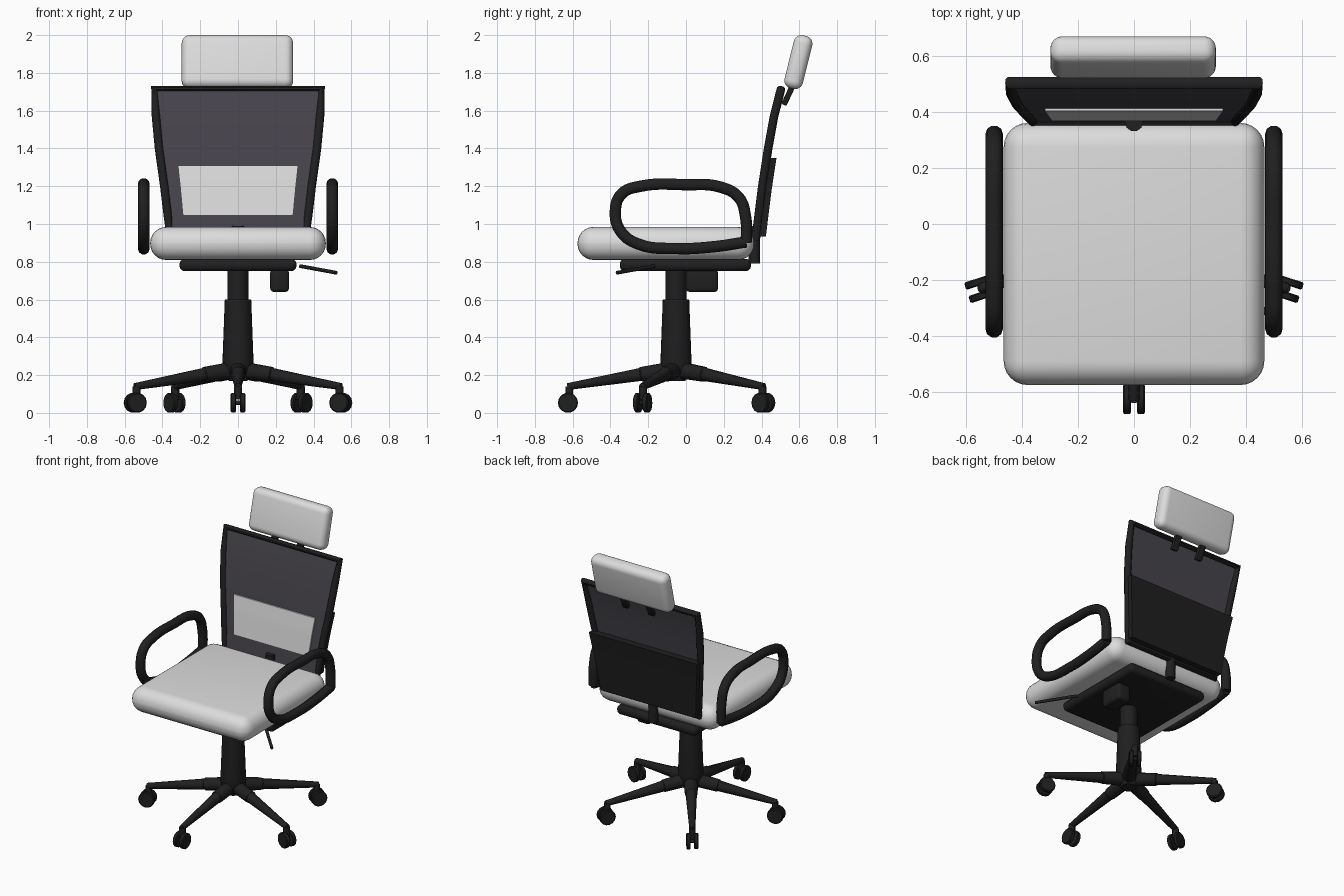
import bpy, bmesh, math
from mathutils import Vector, Matrix

if "Cube" in bpy.data.objects:
    bpy.data.objects.remove(bpy.data.objects["Cube"])


def material(name, rgb):
    m = bpy.data.materials.new(name)
    m.diffuse_color = (*rgb, 1)
    m.use_nodes = True
    m.node_tree.nodes["Principled BSDF"].inputs["Base Color"].default_value = m.diffuse_color
    return m


BLACK = material("black plastic", (0.014, 0.014, 0.015))
GREY = material("light grey fabric", (0.72, 0.72, 0.72))
MESH = material("dark mesh", (0.062, 0.058, 0.07))


def finish(ob, mat):
    ob.data.materials.clear()
    ob.data.materials.append(mat)
    bpy.ops.object.select_all(action='DESELECT')
    ob.select_set(True)
    bpy.context.view_layer.objects.active = ob
    bpy.ops.object.shade_smooth_by_angle(angle=math.radians(40))
    return ob


def from_bmesh(name, bm, mat):
    bmesh.ops.recalc_face_normals(bm, faces=bm.faces[:])
    me = bpy.data.meshes.new(name)
    bm.to_mesh(me)
    bm.free()
    ob = bpy.data.objects.new(name, me)
    bpy.context.collection.objects.link(ob)
    return finish(ob, mat)


def rounded_box(name, centre, size, bevel, mat, tilt=0, segments=6):
    bm = bmesh.new()
    bmesh.ops.create_cube(bm, size=1)
    bmesh.ops.scale(bm, vec=size, verts=bm.verts[:])
    bmesh.ops.bevel(bm, geom=bm.edges[:], offset=bevel, segments=segments,
                    profile=0.5, affect='EDGES')
    bmesh.ops.transform(bm, verts=bm.verts[:], matrix=Matrix.Translation(centre)
                        @ Matrix.Rotation(tilt, 4, 'X'))
    return from_bmesh(name, bm, mat)


def tube(name, points, radius, mat, radii=None, cyclic=False, smooth=False, res=3):
    """Round bar along points, straight or smoothly curved."""
    cu = bpy.data.curves.new(name, 'CURVE')
    cu.dimensions = '3D'
    cu.bevel_depth, cu.bevel_resolution = radius, res
    cu.use_fill_caps = True
    sp = cu.splines.new('BEZIER' if smooth else 'POLY')
    pts = sp.bezier_points if smooth else sp.points
    pts.add(len(points) - 1)
    for i, p in enumerate(points):
        if smooth:
            pts[i].co = p
            pts[i].handle_left_type = pts[i].handle_right_type = 'AUTO'
        else:
            pts[i].co = (*p, 1)
        pts[i].radius = radii[i] / radius if radii else 1
    sp.use_cyclic_u = cyclic
    sp.resolution_u = 6
    ob = bpy.data.objects.new(name, cu)
    bpy.context.collection.objects.link(ob)
    bpy.ops.object.select_all(action='DESELECT')
    ob.select_set(True)
    bpy.context.view_layer.objects.active = ob
    bpy.ops.object.convert(target='MESH')
    return finish(bpy.context.object, mat)


def revolve(name, profile, centre, mat, steps=28):
    bm = bmesh.new()
    vs = [bm.verts.new((r, 0, z)) for r, z in profile]
    edges = [bm.edges.new(e) for e in zip(vs, vs[1:])]
    bmesh.ops.spin(bm, geom=vs + edges, cent=(0, 0, 0), axis=(0, 0, 1),
                   angle=math.tau, steps=steps)
    bmesh.ops.remove_doubles(bm, verts=bm.verts[:], dist=1e-4)
    bmesh.ops.translate(bm, verts=bm.verts[:], vec=centre)
    return from_bmesh(name, bm, mat)


# Backrest shape: height, half width, depth position
BACK = [(.925, .36, .37), (1.05, .372, .385), (1.2, .39, .404),
        (1.4, .418, .435), (1.57, .434, .466), (1.715, .443, .503)]


def back_at(z):
    for (z0, w0, y0), (z1, w1, y1) in zip(BACK, BACK[1:]):
        if z <= z1:
            t = (z - z0) / (z1 - z0)
            return w0 + (w1 - w0) * t, y0 + (y1 - y0) * t
    return BACK[-1][1:]


def back_slab(name, z0, z1, width, front, rear, mat, rows=10):
    """Panel that follows the curve of the backrest."""
    bm = bmesh.new()
    rings = []
    for i in range(rows + 1):
        z = z0 + (z1 - z0) * i / rows
        w, y = back_at(z)
        w *= width
        rings.append([bm.verts.new(c) for c in (
            (-w, y + front, z), (w, y + front, z), (w, y + rear, z), (-w, y + rear, z))])
    for a, b in zip(rings, rings[1:]):
        for k in range(4):
            bm.faces.new((a[k], a[(k + 1) % 4], b[(k + 1) % 4], b[k]))
    bm.faces.new(rings[0])
    bm.faces.new(rings[-1])
    return from_bmesh(name, bm, mat)


# Seat and its underside
rounded_box("seat", (0, -.107, .897), (.93, .935, .175), .085, GREY)
rounded_box("seat_plate", (0, -.003, .783), (.62, .695, .066), .028, BLACK, segments=3)
rounded_box("tilt_box", (.22, .085, .7), (.1, .17, .12), .02, BLACK, segments=3)
tube("height_lever", [(.33, -.17, .777), (.52, -.365, .742)], .01, BLACK)

# Backrest
outline = [(-w, y, z) for z, w, y in BACK] + [(w, y, z) for z, w, y in BACK[::-1]]
tube("back_frame", outline, .023, BLACK, cyclic=True)
back_slab("back_mesh", .925, 1.715, 1, -.008, 0, MESH)
back_slab("lumbar_pad", 1.045, 1.31, .785, -.0175, -.0085, GREY)
back_slab("back_cover", .935, 1.35, 1.03, .004, .052, BLACK)
tube("back_post", [(0, .362, .79), (0, .362, .99)], .032, BLACK)

# Headrest
rounded_box("headrest", (-.003, .595, 1.857), (.59, .1, .288), .042, GREY,
            tilt=-math.radians(14))
for s in (-1, 1):
    rounded_box("headrest_peg", (s * .1, .543, 1.685), (.045, .03, .12), .006, BLACK,
                tilt=-math.radians(25), segments=2)

# Armrest loops
ARM = [(.32, .905), (.15, .88), (-.05, .87), (-.25, .893), (-.345, .96), (-.374, 1.07),
       (-.34, 1.16), (-.24, 1.2), (0, 1.208), (.18, 1.196), (.28, 1.14),
       (.315, 1.04), (.32, .9)]
for s, side in ((-1, "left"), (1, "right")):
    tube(side + "_armrest", [(s * .499, y, z) for y, z in ARM], .0315, BLACK, smooth=True)

# Gas column and hub
CY = -.053
revolve("column", [(0, .17), (.05, .17), (.078, .22), (.082, .28), (.07, .6),
                   (.055, .6), (.055, .76), (0, .76)], (0, CY, 0), BLACK)

# Five legs with twin-wheel casters
for i in range(5):
    a = math.radians(-90 + 72 * i)
    out = Vector((math.cos(a), math.sin(a), 0))
    side = Vector((-out.y, out.x, 0))
    base = Vector((0, CY, 0))

    def at(r, z, t=0):
        return base + out * r + side * t + Vector((0, 0, z))

    tube("leg", [at(.02, .228), at(.185, .204), at(.19, .203), at(.575, .139)],
         .04, BLACK, radii=[.046, .041, .036, .019])
    tube("caster_stem", [at(.565, .07), at(.565, .14)], .022, BLACK)
    tube("caster_axle", [at(.572, .054, -.03), at(.572, .054, .03)], .012, BLACK)
    for t in (-.025, .025):
        tube("caster_wheel", [at(.572, .0535, t - .0135), at(.572, .0535, t - .009),
                              at(.572, .0535, t + .009), at(.572, .0535, t + .0135)],
             .0535, BLACK, radii=[.048, .0535, .0535, .048], res=5)
